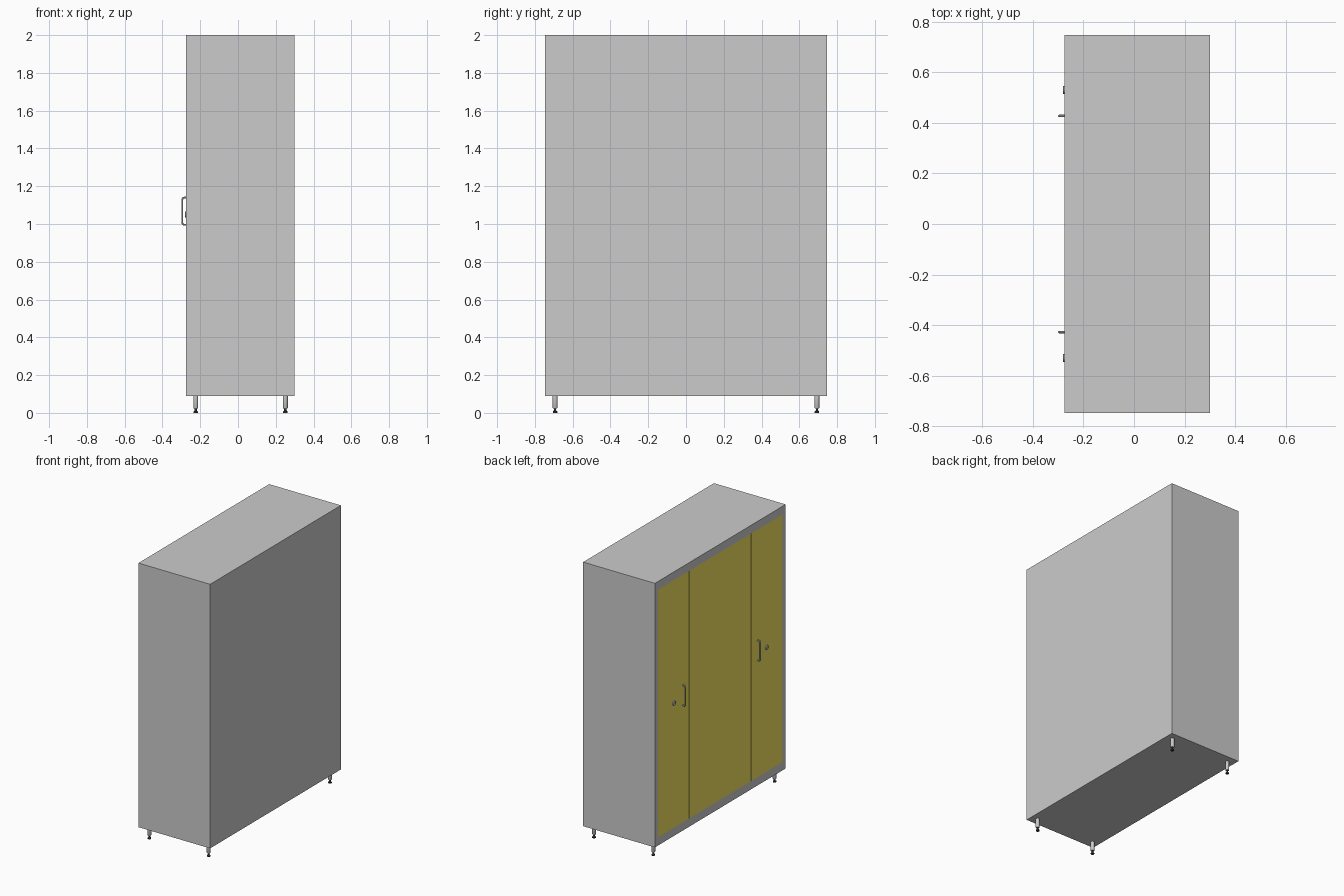
import bpy, bmesh, math
from mathutils import Vector

if "Cube" in bpy.data.objects:
    bpy.data.objects.remove(bpy.data.objects["Cube"])

X0, X1 = -0.274, 0.30          # door side, rear side
Y, Z0, Z1 = 0.747, 0.09, 2.0   # half length, carcass bottom and top
SIDE, SLAB, PLY = 0.037, 0.06, 0.018

yellow = bpy.data.materials.new("yellow_front")
yellow.diffuse_color = (0.9, 0.75, 0.12, 1)
yellow.use_nodes = True
yellow.node_tree.nodes["Principled BSDF"].inputs["Base Color"].default_value = yellow.diffuse_color
dark = bpy.data.materials.new("dark_rubber")
dark.diffuse_color = (0.04, 0.04, 0.04, 1)
dark.use_nodes = True
dark.node_tree.nodes["Principled BSDF"].inputs["Base Color"].default_value = dark.diffuse_color


def link(name, bm, mat=None):
    mesh = bpy.data.meshes.new(name)
    bmesh.ops.recalc_face_normals(bm, faces=bm.faces)
    bm.to_mesh(mesh)
    bm.free()
    ob = bpy.data.objects.new(name, mesh)
    bpy.context.collection.objects.link(ob)
    if mat:
        mesh.materials.append(mat)
    return ob


def smooth(ob):
    bpy.ops.object.select_all(action='DESELECT')
    ob.select_set(True)
    bpy.context.view_layer.objects.active = ob
    bpy.ops.object.shade_smooth_by_angle(angle=math.radians(35))


def box(name, lo, hi, mat=None):
    bm = bmesh.new()
    bmesh.ops.create_cube(bm, size=1)
    for v in bm.verts:
        v.co = Vector([(a + b) / 2 + c * (b - a) for a, b, c in zip(lo, hi, v.co)])
    return link(name, bm, mat)


def lathe(name, profile, place, axis='Z', mat=None, steps=24):
    """Spin (radius, height) points round an axis; axis 'X' points toward -x."""
    bm = bmesh.new()
    verts = [bm.verts.new((r, 0, h)) for r, h in profile]
    edges = [bm.edges.new(p) for p in zip(verts, verts[1:])]
    bmesh.ops.spin(bm, geom=verts + edges, cent=(0, 0, 0), axis=(0, 0, 1),
                   angle=math.tau, steps=steps)
    bmesh.ops.remove_doubles(bm, verts=bm.verts, dist=1e-5)
    ob = link(name, bm, mat)
    ob.location = place
    if axis == 'X':
        ob.rotation_euler = (0, -math.pi / 2, 0)
    smooth(ob)
    return ob


def handle(name, y):
    """Round bar bent into a D, standing off the door."""
    xo, z0, z1, r, bend = -0.295, 0.996, 1.14, 0.005, 0.012
    path = [(X0 + 0.002, z0)]
    for cz, start in ((z0 + bend, -90), (z1 - bend, -180)):
        for i in range(7):
            a = math.radians(start - 15 * i)
            path.append((xo + bend + bend * math.cos(a), cz + bend * math.sin(a)))
    path.append((X0 + 0.002, z1))
    cu = bpy.data.curves.new(name, 'CURVE')
    cu.dimensions = '3D'
    cu.bevel_depth, cu.bevel_resolution, cu.use_fill_caps = r, 3, True
    sp = cu.splines.new('POLY')
    sp.points.add(len(path) - 1)
    for p, (x, z) in zip(sp.points, path):
        p.co = (x, y, z, 1)
    ob = bpy.data.objects.new(name, cu)
    bpy.context.collection.objects.link(ob)
    bpy.context.view_layer.update()
    mesh = bpy.data.meshes.new_from_object(ob.evaluated_get(bpy.context.evaluated_depsgraph_get()))
    bpy.data.objects.remove(ob)
    ob = bpy.data.objects.new(name, mesh)
    bpy.context.collection.objects.link(ob)
    smooth(ob)


# Carcass: top, bottom, sides and back panel
YI = Y - SIDE
box("top_panel", (X0, -YI, Z1 - SLAB), (X1, YI, Z1))
box("bottom_panel", (X0, -YI, Z0), (X1, YI, Z0 + SLAB))
box("back_panel", (X1 - PLY, -YI, Z0 + SLAB), (X1, YI, Z1 - SLAB))

# Yellow door set: wide centre door between two narrow doors
SPLIT, GAP = 0.355, 0.003
zd0, zd1 = Z0 + SLAB, Z1 - SLAB
box("centre_door", (X0, -SPLIT + GAP, zd0), (X0 + PLY, SPLIT - GAP, zd1), yellow)

for s, tag in ((-1, "right"), (1, "left")):
    def span(a, b):
        return sorted((s * a, s * b))
    y0, y1 = span(YI, Y)
    box(tag + "_side_panel", (X0, y0, Z0), (X1, y1, Z1))
    y0, y1 = span(SPLIT + GAP, YI)
    box(tag + "_door", (X0, y0, zd0), (X0 + PLY, y1, zd1), yellow)
    # Inner partition behind each door joint
    y0, y1 = span(SPLIT - PLY / 2, SPLIT + PLY / 2)
    box(tag + "_partition", (X0 + PLY + 0.002, y0, zd0), (X1 - PLY, y1, zd1))
    handle(tag + "_handle", s * 0.427)
    # Round lock with a recessed face
    lathe(tag + "_lock", [(0, -0.002), (0.016, -0.002), (0.016, 0.005), (0.014, 0.007),
                          (0.009, 0.007), (0.009, 0.0055), (0, 0.0055)],
          (X0, s * 0.53, 1.05), 'X')
    # Adjustable legs: tube, threaded stem and rubber foot
    for x, end in ((-0.2235, "door"), (0.2505, "rear")):
        lathe(f"{tag}_{end}_leg", [(0, 0.024), (0.011, 0.024), (0.013, 0.027),
                                   (0.013, Z0), (0, Z0)], (x, s * 0.693, 0))
        lathe(f"{tag}_{end}_foot", [(0, 0), (0.012, 0), (0.012, 0.007), (0.006, 0.013),
                                    (0.006, 0.025), (0, 0.025)],
              (x, s * 0.693, 0), mat=dark)
